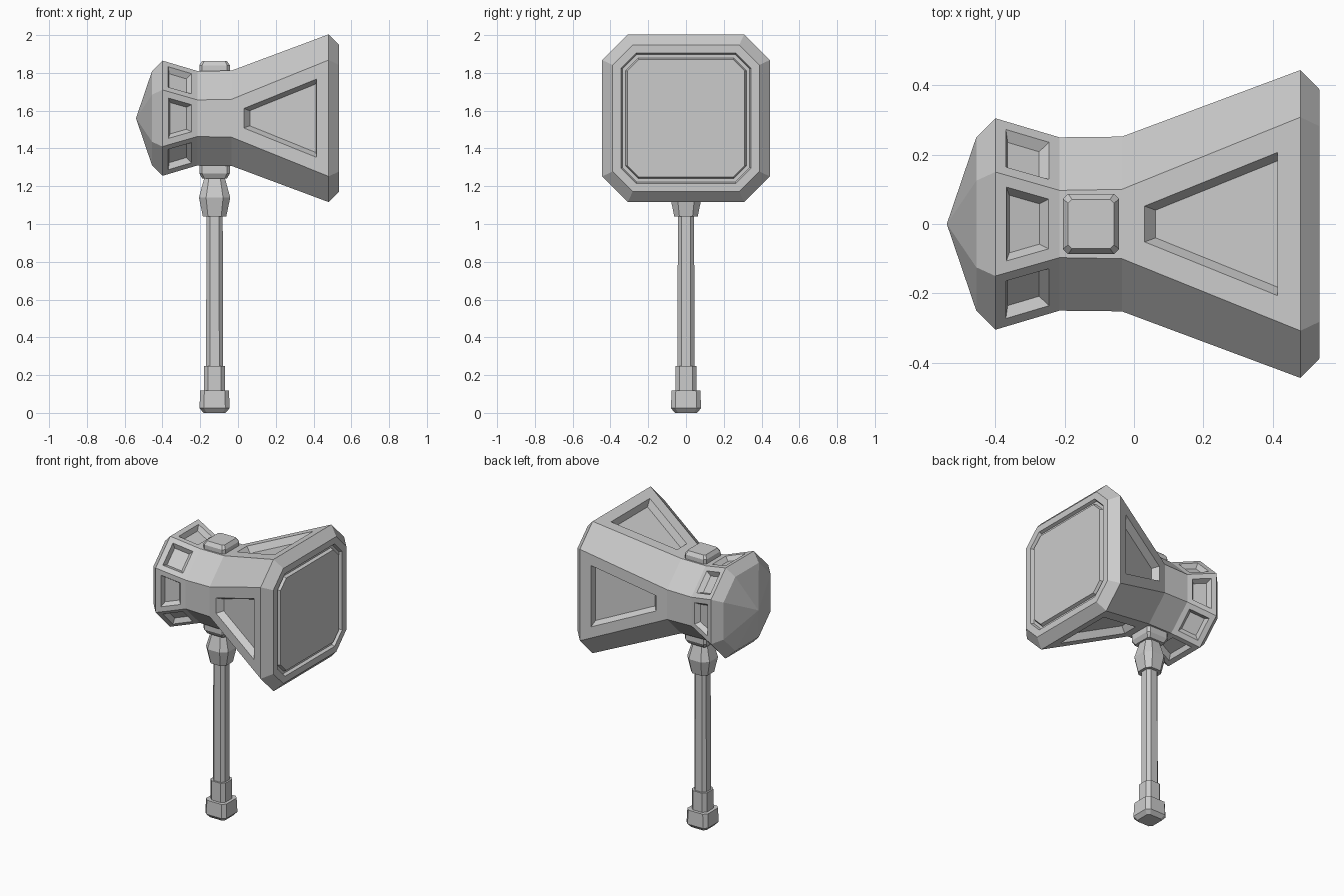
import bpy, bmesh
from mathutils import Vector

if "Cube" in bpy.data.objects:
    bpy.data.objects.remove(bpy.data.objects["Cube"])

HX, HZ = -0.124, 1.56   # handle axis x, head axis z


def octagon(h, f, k=None):
    """Chamfered rectangle: half sizes h and k, f = half length of the flats as seen on h."""
    k = h if k is None else k
    g = k - (h - f)
    return [(h, -g), (h, g), (f, k), (-f, k), (-h, g), (-h, -g), (-f, -k), (f, -k)]


def loft(bm, rings, place):
    """Skin rings of (position, outline); returns the side faces per span and the end rings."""
    loops = [[bm.verts.new(place(p, a, b)) for a, b in pts] for p, pts in rings]
    spans = []
    for A, B in zip(loops, loops[1:]):
        n = len(A)
        spans.append([bm.faces.new((A[i], A[(i + 1) % n], B[(i + 1) % n], B[i])) for i in range(n)])
    return spans, loops


def finish(bm, name):
    me = bpy.data.meshes.new(name)
    bm.to_mesh(me)
    bm.free()
    ob = bpy.data.objects.new(name, me)
    bpy.context.collection.objects.link(ob)
    return ob


def inset(bm, faces, thickness, depth=0.0):
    bmesh.ops.inset_individual(bm, faces=faces, thickness=thickness, depth=depth,
                               use_even_offset=True)


def column(name, rings):
    """Vertical chamfered part on the handle axis."""
    bm = bmesh.new()
    _, loops = loft(bm, rings, lambda p, a, b: Vector((HX + a, b, p)))
    bm.faces.new(loops[0])
    bm.faces.new(loops[-1])
    bmesh.ops.recalc_face_normals(bm, faces=bm.faces)
    return finish(bm, name)


# Hammer head: octagonal loft along x
bm = bmesh.new()
profile = [(-0.455, 0.25, 0.125), (-0.40, 0.305, 0.15), (-0.215, 0.25, 0.097),
           (-0.035, 0.252, 0.10), (0.48, 0.444, 0.308), (0.535, 0.388, 0.282)]
spans, loops = loft(bm, [(x, octagon(h, f)) for x, h, f in profile],
                    lambda p, a, b: Vector((p, a, HZ + b)))
# pointed back
tip = bm.verts.new((-0.54, 0, HZ))
for i in range(8):
    bm.faces.new((loops[0][i], loops[0][(i + 1) % 8], tip))
face = bm.faces.new(loops[-1])
bmesh.ops.recalc_face_normals(bm, faces=bm.faces)
# sunken panels: eight at the back, four on the flare
inset(bm, spans[1], 0.033)
inset(bm, spans[1], 0.018, -0.03)
flare = spans[3][::2]
inset(bm, flare, 0.07)
inset(bm, flare, 0.017, -0.045)
# groove around the striking face
for thickness, depth in ((0.043, 0), (0.008, -0.02), (0.018, 0), (0.008, 0.02)):
    inset(bm, [face], thickness, depth)
finish(bm, "hammer_head")

# Block passing through the head
column("head_wedge", [(1.24, octagon(0.065, 0.054, 0.07)), (1.268, octagon(0.081, 0.066, 0.087)),
                      (1.84, octagon(0.081, 0.066, 0.087)), (1.863, octagon(0.066, 0.055, 0.071))])

# Handle parts
column("handle_collar", [(1.04, octagon(0.062, 0.035)), (1.14, octagon(0.083, 0.045)),
                         (1.245, octagon(0.054, 0.03))])
column("handle_shaft", [(0.2, octagon(0.045, 0.025)), (1.08, octagon(0.043, 0.024))])
column("handle_grip", [(0.1, octagon(0.056, 0.034)), (0.247, octagon(0.056, 0.034))])
column("pommel", [(0.0, octagon(0.058, 0.042)), (0.025, octagon(0.08, 0.057)),
                  (0.118, octagon(0.076, 0.054))])
